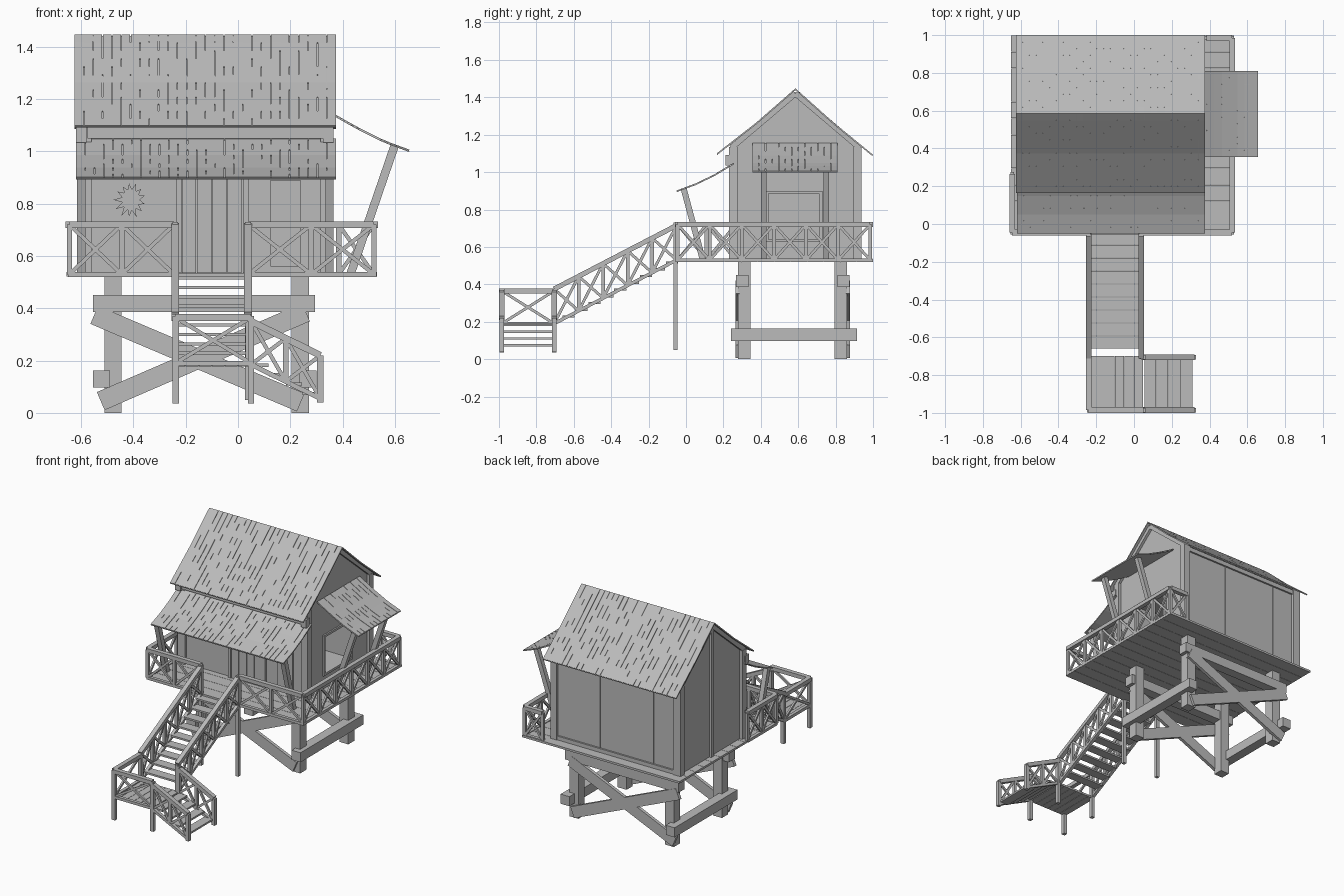
import bpy, bmesh, math, random
from mathutils import Vector as V, Matrix

random.seed(4)
cube = bpy.data.objects.get("Cube")
if cube:
    bpy.data.objects.remove(cube)

grey = bpy.data.materials.new("weathered_grey")
grey.use_nodes = True
TONE = (0.5, 0.5, 0.5, 1)
grey.diffuse_color = TONE
grey.node_tree.nodes["Principled BSDF"].inputs["Base Color"].default_value = TONE


def finish(name, bm):
    bmesh.ops.recalc_face_normals(bm, faces=bm.faces)
    mesh = bpy.data.meshes.new(name)
    bm.to_mesh(mesh)
    bm.free()
    mesh.materials.append(grey)
    ob = bpy.data.objects.new(name, mesh)
    bpy.context.collection.objects.link(ob)
    return ob


def bars(name, items):
    """Square timbers (start, end, in-plane width, depth) joined in one object."""
    bm = bmesh.new()
    for p, q, w, d in items:
        p, q = V(p), V(q)
        along = (q - p).normalized()
        side = along.cross(V((0, 0, 1)))
        side = side.normalized() if side.length > 0.01 else V((0, 1, 0))
        up = side.cross(along)
        m = Matrix((up * w, side * d, q - p)).transposed().to_4x4()
        m.translation = (p + q) / 2
        bmesh.ops.create_cube(bm, size=1, matrix=m)
    return finish(name, bm)


def boxes(name, items):
    """Axis-aligned boxes given as x, y and z ranges."""
    bm = bmesh.new()
    for x, y, z in items:
        m = Matrix.Diagonal((x[1] - x[0], y[1] - y[0], z[1] - z[0], 1))
        m.translation = (sum(x) / 2, sum(y) / 2, sum(z) / 2)
        bmesh.ops.create_cube(bm, size=1, matrix=m)
    return finish(name, bm)


def rail(name, a, b, height, n, t=0.02, posts=True):
    """Railing with n cross-braced panels between two bottom points."""
    a, b, h = V(a), V(b), V((0, 0, height))
    items = [(a + h, b + h, 0.026, 0.03), (a, b, 0.018, 0.022)]
    pts = [a.lerp(b, i / n) for i in range(n + 1)]
    items += [(p, p + h, t, t) for p in pts] if posts else []
    for p, q in zip(pts, pts[1:]):
        items += [(p, q + h, 0.015, 0.012), (p + h, q, 0.015, 0.012)]
    return bars(name, items)


def sheet(name, profile, lo, hi, rows, along_y=False):
    """Thin shingled roof: slit skin over a plain underlay."""
    pts = [V(p) for p in profile]
    segs = len(pts) - 1
    line = []
    for i in range(rows + 1):
        t = i / rows * segs
        k = min(int(t), segs - 1)
        line.append(pts[k].lerp(pts[k + 1], t - k))
    count = round((hi - lo) / 0.036)
    step = (hi - lo) / count
    cuts = [lo]
    for i in range(1, count):
        cuts += [lo + i * step - 0.0015, lo + i * step + 0.0015]
    cuts.append(hi)

    def place(c, p, drop):
        return (p[0], c, p[1] - drop) if along_y else (c, p[0], p[1] - drop)

    for part, cols, drop in (("shingles", cuts, 0), ("underlay", [lo, hi], 0.005)):
        bm = bmesh.new()
        grid = [[bm.verts.new(place(c, p, drop)) for p in line] for c in cols]
        for i in range(len(cols) - 1):
            for j in range(rows):
                if i % 2 and random.random() < 0.5:
                    continue
                bm.faces.new((grid[i][j], grid[i + 1][j], grid[i + 1][j + 1], grid[i][j + 1]))
        ob = finish(name + "_" + part, bm)
        mod = ob.modifiers.new("thickness", "SOLIDIFY")
        mod.thickness = 0.004
        mod.offset = 0


# Stilt foundation
LEGS_X, LEGS_Y = (-0.478, 0.238), (0.312, 0.828)
boxes("stilt_legs", [((x - 0.033, x + 0.033), (y - 0.033, y + 0.033), (0, 0.52))
                     for x in LEGS_X for y in LEGS_Y])
boxes("cross_beams", [((-0.555, 0.295), (y - 0.033, y + 0.033), (0.385, 0.45))
                      for y in (0.3, 0.842)])
boxes("side_beams", [((x - 0.033, x + 0.033), (0.24, 0.915), (0.098, 0.163))
                     for x in (-0.522, 0.268)])
bars("diagonal_braces", [b for y in (0.275, 0.866) for b in (
    ((-0.55, y, 0.375), (0.24, y, 0.04), 0.075, 0.022),
    ((-0.525, y, 0.045), (0.26, y, 0.385), 0.075, 0.022))])

# Deck made of planks
boxes("deck", [((-0.65, 0.53), (-0.055 + i * 0.088, 0.031 + i * 0.088), (0.52, 0.534))
               for i in range(12)])

# House body with a window recess
bm = bmesh.new()
outline = [(0.25, 0.53), (0.92, 0.53), (0.92, 1.14), (0.585, 1.428), (0.25, 1.14)]
face = bm.faces.new([bm.verts.new((-0.595, y, z)) for y, z in outline])
new = bmesh.ops.extrude_face_region(bm, geom=[face])["geom"]
bmesh.ops.translate(bm, vec=(0.935, 0, 0), verts=[v for v in new if isinstance(v, bmesh.types.BMVert)])
house = finish("house_walls", bm)
cutter = boxes("window_cutter", [((0.02, 0.5), (0.44, 0.71), (0.64, 0.885))])
cutter.hide_render = True
cutter.hide_set(True)
cut = house.modifiers.new("window", "BOOLEAN")
cut.object = cutter
cut.solver = "EXACT"

# Timber frame on corners, gables and back
boxes("corner_posts", [(x, y, (0.53, 1.135)) for x in ((-0.615, -0.56), (0.315, 0.36))
                       for y in ((0.23, 0.275), (0.895, 0.937))])
boxes("gable_posts", [((-0.61, -0.59), (0.57, 0.6), (0.53, 1.4))])
bars("gable_trim", [((x, y, 1.13), (x, 0.585, 1.42), 0.03, 0.02)
                    for x in (-0.603, 0.348) for y in (0.243, 0.927)])
boxes("wall_plates", [((-0.6, 0.35), (0.915, 0.932), z) for z in ((0.53, 0.56), (1.1, 1.13))])
boxes("back_battens", [((x - 0.003, x + 0.003), (0.915, 0.924), (0.55, 1.11))
                       for x in (-0.4, 0.0)])
boxes("eave_beam", [((-0.575, 0.33), (0.215, 0.25), (1.05, 1.092)),
                    ((-0.62, -0.58), (0.21, 0.25), (1.035, 1.092)),
                    ((0.325, 0.365), (0.21, 0.25), (1.035, 1.092))])

# Front door, side panel and window trim
boxes("door_planks", [((-0.215 + i * 0.058, -0.16 + i * 0.058), (0.236, 0.252), (0.535, 0.93))
                      for i in range(4)])
boxes("door_frame", [((x, x + 0.02), (0.23, 0.252), (0.535, 0.95)) for x in (-0.236, 0.02)])
boxes("front_panel", [((0.125, 0.24), (0.242, 0.252), (0.56, 0.89))])
boxes("window_trim", [((0.335, 0.35), (0.42, 0.73), (0.885, 0.9)),
                      ((0.335, 0.35), (0.42, 0.73), (0.625, 0.64)),
                      ((0.335, 0.35), (0.42, 0.44), (0.64, 0.885)),
                      ((0.335, 0.35), (0.71, 0.73), (0.64, 0.885))])

# Jagged wall ornament
bm = bmesh.new()
ring = []
for i in range(26):
    r = random.uniform(0.06, 0.08) if i % 2 else 0.04
    a = i / 26 * math.tau
    ring.append(bm.verts.new((-0.41 + r * 0.85 * math.cos(a), 0.244, 0.815 + r * math.sin(a))))
bm.faces.new(ring)
finish("wall_ornament", bm).modifiers.new("thickness", "SOLIDIFY").thickness = 0.005

# Roofs
sheet("main_roof", [(0.165, 1.098), (0.375, 1.262), (0.585, 1.445), (0.79, 1.262), (0.998, 1.092)],
      -0.625, 0.375, 24)
sheet("porch_roof", [(-0.05, 0.9), (0.05, 0.937), (0.15, 0.985), (0.255, 1.048)], -0.62, 0.375, 9)
sheet("side_awning", [(0.345, 1.155), (0.45, 1.095), (0.56, 1.04), (0.655, 1.005)], 0.355, 0.81, 8, True)
bars("porch_posts", [((x, 0.09, 0.53), (x, -0.012, 0.91), 0.032, 0.032) for x in (-0.6, 0.35)])
bars("awning_posts", [((0.43, y, 0.53), (0.6, y, 1.025), 0.032, 0.03) for y in (0.415, 0.75)])

# Deck railings
Z, H = 0.53, 0.19
rail("front_rail_right", (-0.645, -0.045, Z), (-0.245, -0.045, Z), H, 2)
rail("front_rail_left", (0.04, -0.045, Z), (0.52, -0.045, Z), H, 2)
rail("side_rail_left", (0.52, -0.045, Z), (0.52, 0.985, Z), H, 6)
rail("side_rail_right", (-0.645, -0.045, Z), (-0.645, 0.265, Z), H, 2)
rail("back_rail", (0.385, 0.985, Z), (0.52, 0.985, Z), H, 1)

# Upper stair flight
SIDES = (-0.24, 0.038)
for label, x in zip(("right", "left"), SIDES):
    rail("stair_rail_" + label, (x, -0.705, 0.19), (x, -0.05, 0.53), 0.185, 5)
boxes("stair_treads", [((-0.235, 0.03), (-0.66 + i * 0.069, -0.595 + i * 0.069),
                        (0.222 + i * 0.036, 0.234 + i * 0.036)) for i in range(9)])
boxes("stair_posts", [((x - 0.011, x + 0.011), (-0.067, -0.045), (0.05, 0.73)) for x in SIDES])

# Landing
boxes("landing_planks", [((-0.25 + i * 0.05, -0.202 + i * 0.05), (-0.99, -0.7), (0.178, 0.192))
                         for i in range(6)])
boxes("landing_posts", [((x - 0.012, x + 0.012), (y - 0.012, y + 0.012), (0.035, 0.37))
                        for x in (-0.238, 0.05) for y in (-0.985, -0.705)])
rail("landing_rail_front", (-0.24, -0.985, 0.19), (0.05, -0.985, 0.19), 0.175, 1)
rail("landing_rail_side", (-0.24, -0.985, 0.19), (-0.24, -0.705, 0.19), 0.175, 1)

# Lower stair flight
for label, y in (("front", -0.985), ("back", -0.705)):
    rail("lower_rail_" + label, (0.05, y, 0.185), (0.315, y, 0.055), 0.165, 2)
boxes("lower_treads", [((0.055 + i * 0.064, 0.117 + i * 0.064), (-0.975, -0.71),
                        (0.176 - i * 0.036, 0.188 - i * 0.036)) for i in range(4)])
boxes("lower_posts", [((0.303, 0.327), (y - 0.012, y + 0.012), (0.04, 0.22)) for y in (-0.985, -0.705)])
